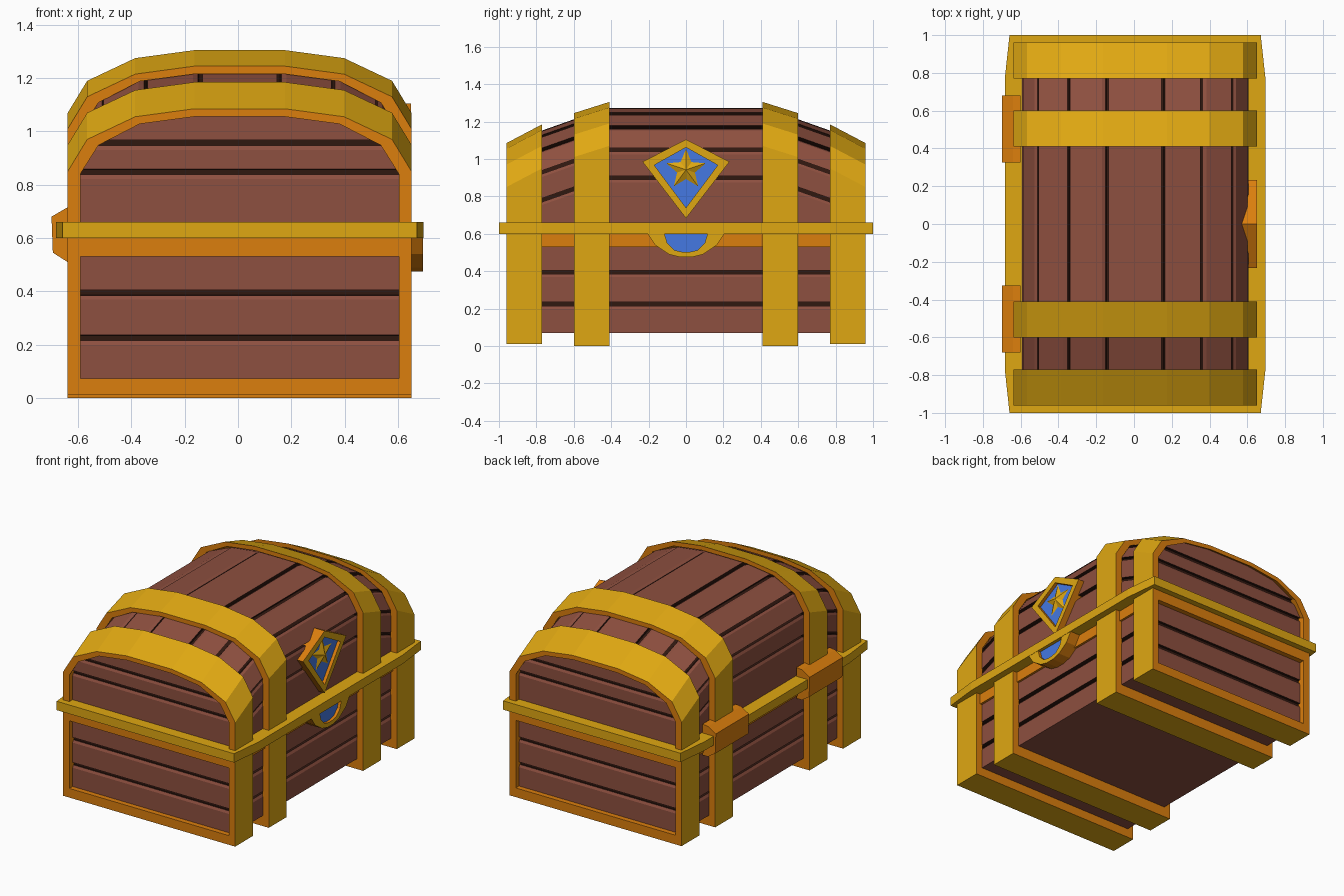
import bpy, bmesh, math
from mathutils import Vector

if "Cube" in bpy.data.objects:
    bpy.data.objects.remove(bpy.data.objects["Cube"])

CX = 0.006   # the body sits slightly off the hinge/lock midpoint


def material(name, rgb):
    m = bpy.data.materials.new(name)
    m.diffuse_color = (*rgb, 1)
    m.use_nodes = True
    m.node_tree.nodes["Principled BSDF"].inputs["Base Color"].default_value = m.diffuse_color
    return m


GOLD = material("gold", (0.74, 0.39, 0.006))
ORANGE = material("orange_metal", (0.71, 0.21, 0.004))
WOOD = material("wood", (0.27, 0.079, 0.05))
DARK = material("dark_groove", (0.03, 0.009, 0.005))
BLUE = material("blue_enamel", (0.058, 0.19, 0.76))


def make(name, verts, faces, mats, idx=None, recalc=True):
    me = bpy.data.meshes.new(name)
    me.from_pydata([tuple(v) for v in verts], [], faces)
    for m in mats:
        me.materials.append(m)
    for p, i in zip(me.polygons, idx or [0] * len(faces)):
        p.material_index = i
    if recalc:
        bm = bmesh.new()
        bm.from_mesh(me)
        bmesh.ops.recalc_face_normals(bm, faces=bm.faces)
        bm.to_mesh(me)
        bm.free()
    ob = bpy.data.objects.new(name, me)
    bpy.context.collection.objects.link(ob)
    return ob


def lerp(table, t):
    for (a, va), (b, vb) in zip(table, table[1:]):
        if t <= b:
            return va + (vb - va) * max(0, t - a) / (b - a)
    return table[-1][1]


def drop(y, z):
    """The lid falls away toward both ends."""
    if z < 0.7:
        return z
    return z - lerp([(0.41, 0), (0.6, 0.06), (0.77, 0.12), (0.96, 0.22)], abs(y))


def mirrored(half):
    return half + [(-x, z) for x, z in reversed(half)]


def extrude(name, pts, axis, a, b, mat):
    """Prism from a polygon, along x, y or z."""
    def place(p, t):
        v = [p[0], p[1]]
        v.insert(axis, t)
        return v
    n = len(pts)
    faces = [list(range(n)), list(range(n, 2 * n))]
    faces += [(i, (i + 1) % n, n + (i + 1) % n, n + i) for i in range(n)]
    return make(name, [place(p, a) for p in pts] + [place(p, b) for p in pts], faces, [mat])


# --- Planked wood shells: grooves cut along the outline ---
def planked(name, half, center, stations, groove=0.01):
    loop = mirrored(half)
    n = len(loop)
    c = Vector(center)
    pts, dark = [], []       # dark[i] describes segment i -> i+1
    for i, p in enumerate(loop):
        p = Vector(p)
        if i in (0, n - 1) or (half[-1][1] < 0.6 and abs(p.y - half[-1][1]) < 1e-6):
            pts.append(p)
            dark.append(0)
            continue
        before, after = Vector(loop[i - 1]) - p, Vector(loop[i + 1]) - p
        low, high = (before, after) if i < n / 2 else (after, before)
        low.normalize()
        high.normalize()
        inward = (c - p).normalized()
        if p.x * p.x > 0.33:
            inward = Vector((-math.copysign(1, p.x), 0))
        g = [p + low * groove * 2.6, p + low * groove + inward * 0.01,
             p + low * groove + inward * 0.028, p + high * groove + inward * 0.028,
             p + high * groove]
        d = [0, 1, 1, 1, 0]
        if i >= n / 2:
            g.reverse()
            d = [1, 1, 1, 0, 0]
        pts += g
        dark += d
    m = len(pts)
    verts = [(p.x + CX, y, drop(y, p.y)) for y in stations for p in pts]
    faces, idx = [], []
    for s in range(len(stations) - 1):
        for i in range(m):
            j = (i + 1) % m
            faces.append((s * m + i, s * m + j, (s + 1) * m + j, (s + 1) * m + i))
            idx.append(dark[i])
    faces += [list(range(m)), list(range((len(stations) - 1) * m, len(stations) * m))]
    make(name, verts, faces, [WOOD, DARK], idx + [0, 0])


planked("base_planks", [(0.6, 0.07), (0.6, 0.225), (0.6, 0.395), (0.6, 0.54)],
        (0, 0.3), [-0.9, 0.9])
planked("lid_planks", [(0.6, 0.64), (0.6, 0.9), (0.6, 1.05), (0.52, 1.175),
                       (0.355, 1.247), (0.15, 1.272)],
        (0, 0.8), [-0.9, -0.77, -0.6, -0.41, 0.41, 0.6, 0.77, 0.9])

# --- Metal bands: gold outside, orange on the edges ---
OUTER = [(0.645, 1.07), (0.572, 1.19), (0.392, 1.275), (0.17, 1.305)]
INNER = [(0.598, 1.06), (0.53, 1.168), (0.375, 1.248), (0.165, 1.276)]


def band(name, y0, y1, bottom):
    out = mirrored([(0.645, bottom)] + OUTER)
    inn = mirrored([(0.598, 0.072)] + INNER)
    n = len(out)
    verts = [(x + CX, y, drop(y, z)) for loop, y in
             ((out, y0), (out, y1), (inn, y1), (inn, y0)) for x, z in loop]
    faces, idx = [], []
    for k in range(4):
        for i in range(n):
            j = (i + 1) % n
            q = (k + 1) % 4
            faces.append((k * n + i, k * n + j, q * n + j, q * n + i))
            idx.append(0 if k == 0 else 1)
    make(name, verts, faces, [GOLD, ORANGE], idx)


for side, s in (("front", -1), ("back", 1)):
    band(side + "_end_band", s * 0.77, s * 0.96, 0.01)
    band(side + "_middle_band", s * 0.41, s * 0.6, 0.0)


# --- Planked end walls set back inside the end bands ---
def end_wall(name, s, z0, z1, grooves, width, corners=()):
    rows = [(z0, 0.925, 0), (z1, 0.925, 0)] + [(z, 0.925, 0) for z in corners]
    for g in grooves:
        rows += [(g - 0.026, 0.925, 0), (g - 0.01, 0.917, 1), (g - 0.0099, 0.908, 1),
                 (g + 0.0099, 0.908, 1), (g + 0.01, 0.925, 0)]
    rows.sort()
    verts = [(CX + e * width(z), s * y, z) for z, y, _ in rows for e in (-1, 1)]
    faces = [(2 * i, 2 * i + 1, 2 * i + 3, 2 * i + 2) for i in range(len(rows) - 1)]
    if s > 0:
        faces = [f[::-1] for f in faces]
    make(name, verts, faces, [WOOD, DARK], [r[2] for r in rows[:-1]], recalc=False)


arch = [(0.0, 0.61)] + [(z - 0.19, x + 0.006) for x, z in INNER]
for side, s in (("front", -1), ("back", 1)):
    end_wall(side + "_base_wall", s, 0.06, 0.55, (0.225, 0.395), lambda z: 0.61)
    end_wall(side + "_lid_wall", s, 0.64, arch[-1][0], (0.848, 0.957),
             lambda z: lerp(arch, z), [a[0] for a in arch[1:-1]])

# --- Orange collar at the top of the base, and the gold rim ---
extrude("base_collar", [(CX + a * 0.615, b * 0.9595) for a, b in
                        ((-1, -1), (1, -1), (1, 1), (-1, 1))], 2, 0.53, 0.61, ORANGE)
extrude("rim", [(CX + x, y) for x, y in
                ((-0.665, -1), (0.665, -1), (0.69, -0.77), (0.69, 0.77),
                 (0.665, 1), (-0.665, 1), (-0.69, 0.77), (-0.69, -0.77))],
        2, 0.6, 0.66, GOLD)

# --- Hinges on the left side ---
for side, s in (("front", -1), ("back", 1)):
    extrude(side + "_hinge", [(-0.6, 0.72), (-0.64, 0.715), (-0.70, 0.68), (-0.695, 0.545),
                              (-0.64, 0.51), (-0.6, 0.51)], 1, s * 0.325, s * 0.68, ORANGE)


# --- Plaques: gold rim, orange sides, recessed blue centre ---
def plaque(name, outer, inner, x0, x1, recess):
    n = len(outer)
    verts = [(x, y, z) for x, loop in ((x0, outer), (x1, outer), (x1, inner),
                                       (x1 - recess, inner)) for y, z in loop]
    faces, idx = [list(range(n)), list(range(3 * n, 4 * n))], [1, 2]
    for k, mat in ((0, 1), (1, 0), (2, 1)):
        for i in range(n):
            j = (i + 1) % n
            faces.append((k * n + i, k * n + j, k * n + n + j, k * n + n + i))
            idx.append(mat)
    make(name, verts, faces, [GOLD, ORANGE, BLUE], idx)


plaque("lock_plate",
       mirrored([(0.2, 0.64), (0.205, 0.6), (0.165, 0.54), (0.09, 0.49), (0.03, 0.475)]),
       mirrored([(0.115, 0.63), (0.115, 0.6), (0.1, 0.55), (0.06, 0.512), (0.02, 0.503)]),
       0.59, 0.694, 0.02)
plaque("emblem_plate", [(0, 1.105), (0.232, 0.985), (0, 0.683), (-0.232, 0.985)],
       [(0, 1.062), (0.17, 0.967), (0, 0.74), (-0.17, 0.967)], 0.57, 0.65, 0.022)

# --- Faceted star on the emblem ---
star = []
for i in range(10):
    r, a = (0.052 if i % 2 else 0.115), math.pi / 2 + i * math.pi / 5
    star.append((0.627, r * math.cos(a), 0.943 + r * math.sin(a)))
make("emblem_star", star + [(0.652, 0, 0.943)],
     [(i, (i + 1) % 10, 10) for i in range(10)] + [list(range(10))], [GOLD])
